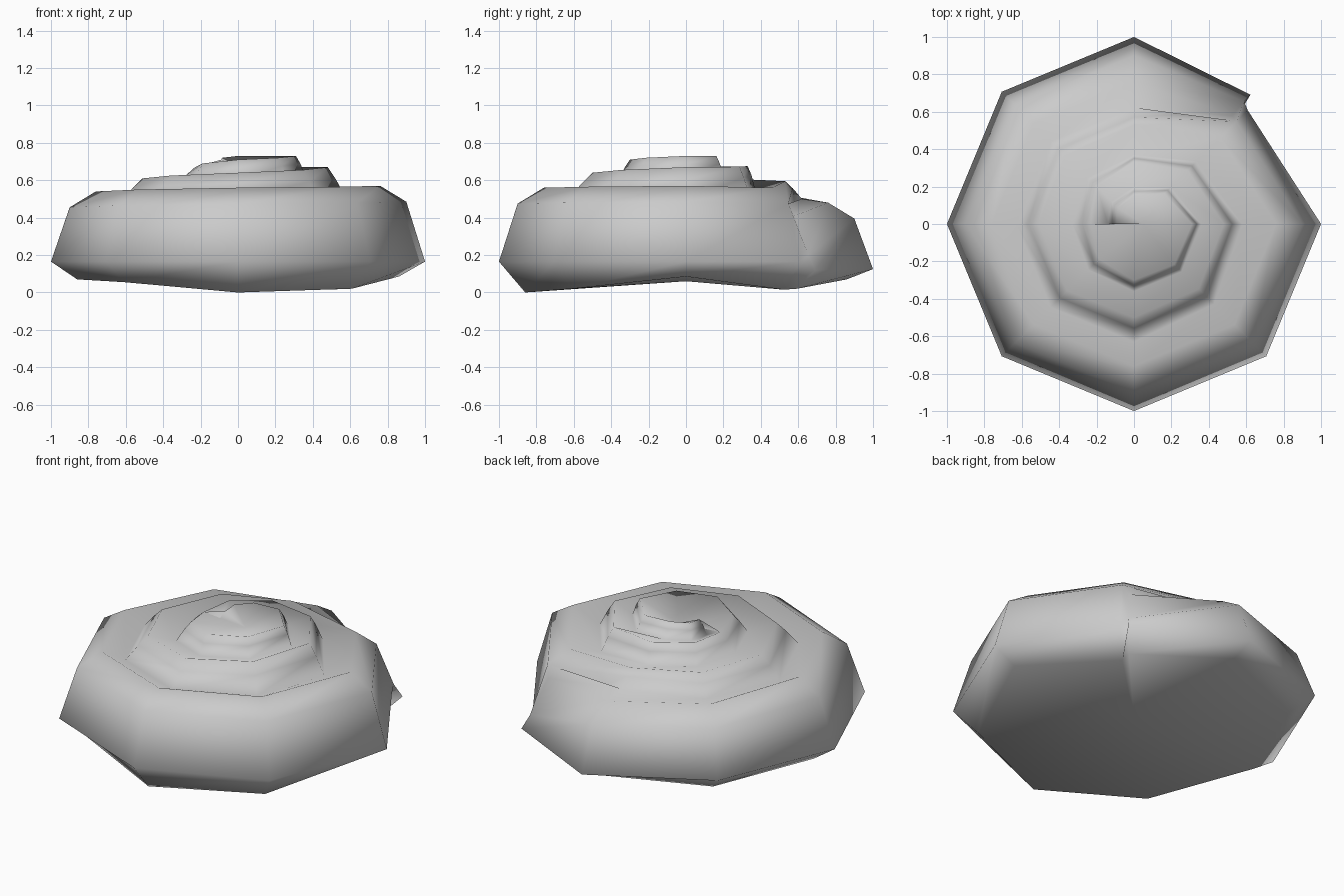
import bpy
import bmesh
from math import radians, cos, sin

cube = bpy.data.objects.get("Cube")
if cube:
    bpy.data.objects.remove(cube, do_unlink=True)

# Single grey material
grey = bpy.data.materials.new("light_grey")
grey.use_nodes = True
tint = (0.6, 0.6, 0.6, 1)
grey.diffuse_color = tint
shader = grey.node_tree.nodes["Principled BSDF"]
shader.inputs["Base Color"].default_value = tint
shader.inputs["Roughness"].default_value = 0.8


def body_profile(radius, top, bottom, widest):
    """Bulging outer turn: underside, widest line, shoulder and crown."""
    return [(radius * 0.86, bottom), (radius, widest),
            (radius * 0.9, top - 0.085), (radius * 0.76, top)]


def coil_profile(valley_r, valley_z, crown_r, crown_z):
    """Inner turn rising out of its valley: foot, shoulder and crown."""
    blend = 0.6
    shoulder = (valley_r + (crown_r - valley_r) * blend + 0.005,
                valley_z + (crown_z - valley_z) * blend)
    return [(valley_r, valley_z), shoulder, (crown_r, crown_z)]


# Loose end at the back left, tapering into the wall behind it
stations = [(48, [(0.8, 0.02), (0.93, 0.12), (0.88, 0.2), (0.78, 0.41)])]

# Outer turn in steps of an eighth
tops = [0.48, 0.52, 0.54, 0.55, 0.56, 0.565, 0.57, 0.56]
bottoms = [0.07, 0.065, 0.07, 0.055, 0, 0.02, 0.085, 0.015]
for step, (top, bottom) in enumerate(zip(tops, bottoms)):
    radius = 0.86 if step == 7 else 1
    widest = 0.125 if step == 0 else 0.165
    stations.append((90 + 45 * step, body_profile(radius, top, bottom, widest)))

# Inner turns: valley radius and height, crown radius and height per quarter turn
quarters = [
    (0.62, 0.50, 0.53, 0.595),
    (0.63, 0.48, 0.51, 0.61),
    (0.63, 0.50, 0.50, 0.64),
    (0.58, 0.50, 0.48, 0.67),
    (0.37, 0.55, 0.33, 0.675),
    (0.33, 0.57, 0.23, 0.67),
    (0.36, 0.60, 0.30, 0.71),
    (0.36, 0.62, 0.31, 0.73),
    (0.20, 0.64, 0.15, 0.73),
    (0.14, 0.63, 0.09, 0.71),
]
for step in range(2 * len(quarters) - 1):
    first = quarters[step // 2]
    second = quarters[(step + 1) // 2]
    values = [(a + b) / 2 for a, b in zip(first, second)]
    stations.append((450 + 45 * step, coil_profile(*values)))

bm = bmesh.new()
rows = []
for angle, profile in stations:
    a = radians(angle)
    rows.append([bm.verts.new((r * cos(a), r * sin(a), z)) for r, z in profile])
body, coil = rows[:9], rows[9:]

# Outer walls of every turn, swept along the spiral
walls = body + [[None] + row for row in coil]
for row, following in zip(walls, walls[1:]):
    for lower in range(3):
        corners = (row[lower], following[lower],
                   following[lower + 1], row[lower + 1])
        if None not in corners:
            bm.faces.new(corners)

# Tops slope from each crown down to the foot of the next turn
crowns = [row[-1] for row in rows]
feet = [body[-1][2]] + [row[0] for row in coil]
for i in range(len(feet) - 1):
    bm.faces.new((crowns[i], crowns[i + 1], feet[i + 1], feet[i]))

# Close the loose end and the underside
bm.faces.new(body[0] + body[-1][2::-1])
under = bm.verts.new((0, 0, 0.06))
rim = [row[0] for row in body]
for a, b in zip(rim, rim[1:] + rim[:1]):
    bm.faces.new((under, b, a))

# Dip in the centre and the end of the innermost turn
dip = bm.verts.new((0.05, 0, 0.65))
hole = crowns[-9:]
for a, b in zip(hole, hole[1:]):
    bm.faces.new((dip, a, b))
bm.faces.new([hole[0], dip] + rows[-1][::-1])

mesh = bpy.data.meshes.new("spiral_bun")
bm.to_mesh(mesh)
bm.free()
mesh.materials.append(grey)
mesh.shade_smooth()
bun = bpy.data.objects.new("spiral_bun", mesh)
bpy.context.collection.objects.link(bun)
